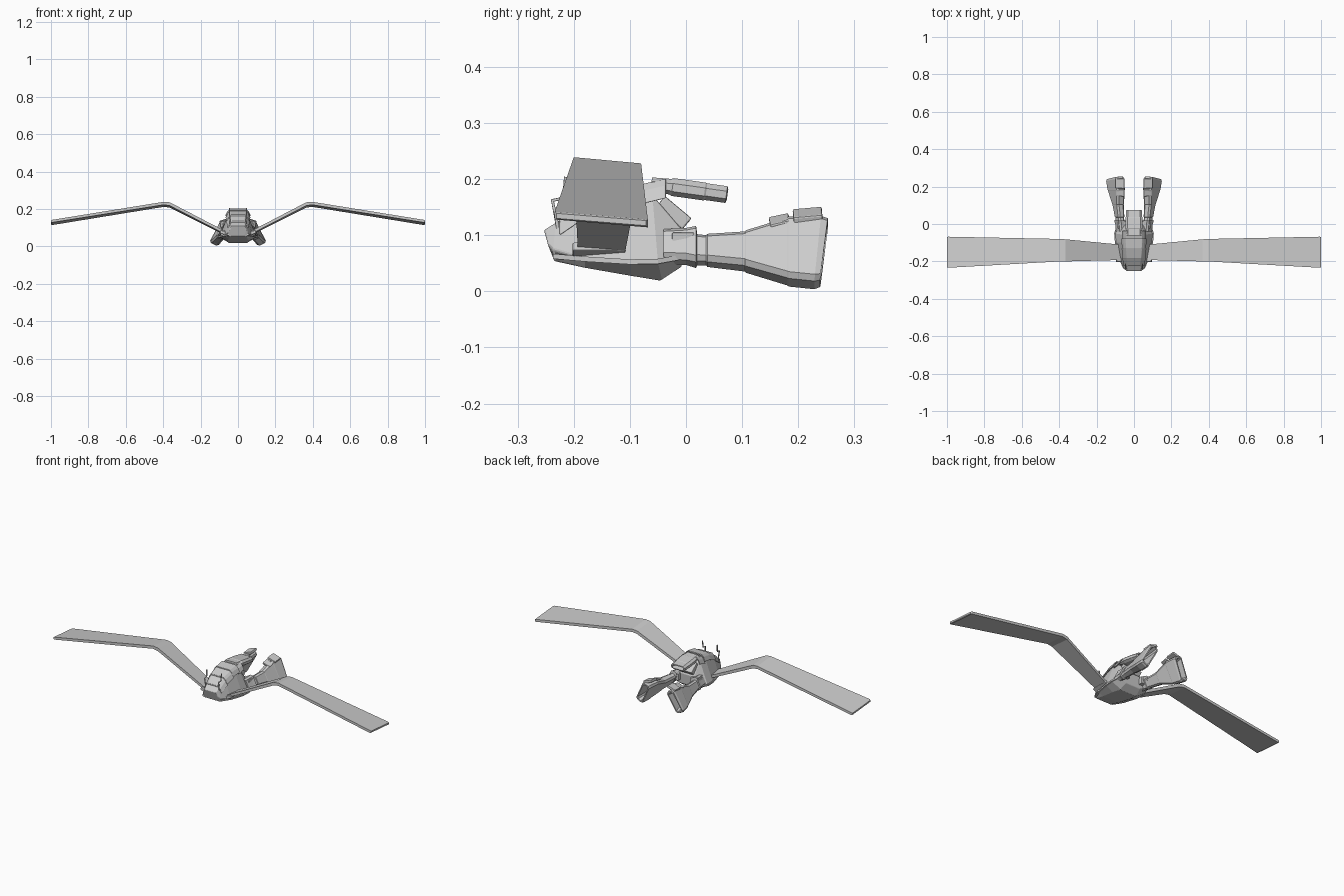
import bpy, bmesh, math
from mathutils import Vector, Matrix

if "Cube" in bpy.data.objects:
    bpy.data.objects.remove(bpy.data.objects["Cube"])


def make(name, bm, mirror=False, bevel=0.0):
    bmesh.ops.recalc_face_normals(bm, faces=bm.faces[:])
    me = bpy.data.meshes.new(name)
    bm.to_mesh(me)
    bm.free()
    ob = bpy.data.objects.new(name, me)
    bpy.context.collection.objects.link(ob)
    if mirror:
        ob.modifiers.new("mirror", 'MIRROR').use_mirror_merge = False
    if bevel:
        b = ob.modifiers.new("bevel", 'BEVEL')
        b.width, b.segments, b.limit_method = bevel, 2, 'ANGLE'
    return ob


def loft(name, rings, mirror=False, bevel=0.0):
    """Skin a list of equal-length closed rings and cap both ends."""
    bm = bmesh.new()
    vs = [[bm.verts.new(p) for p in r] for r in rings]
    n = len(rings[0])
    for a, b in zip(vs, vs[1:]):
        for i in range(n):
            j = (i + 1) % n
            bm.faces.new((a[i], a[j], b[j], b[i]))
    bm.faces.new(vs[0])
    bm.faces.new(vs[-1])
    return make(name, bm, mirror, bevel)


def box(name, loc, size, rot=(0, 0, 0), mirror=False, bevel=0.003):
    bm = bmesh.new()
    bmesh.ops.create_cube(bm, size=1)
    m = Matrix.Translation(loc)
    for k, axis in enumerate("XYZ"):
        m = m @ Matrix.Rotation(math.radians(rot[k]), 4, axis)
    bmesh.ops.transform(bm, matrix=m @ Matrix.Diagonal((*size, 1)), verts=bm.verts)
    return make(name, bm, mirror, bevel)


def sym(pts):
    """Right-half points (bottom to top) closed with their mirror image."""
    return pts + [(-x, y, z) for x, y, z in reversed(pts)]


# Hull: faceted keel, wide lower edge, sloping sides
loft("hull", [
    sym([(.034, -.235, .058), (.045, -.247, .085), (.036, -.253, .109)]),
    sym([(.048, -.235, .054), (.056, -.237, .075), (.040, -.232, .122)]),
    sym([(.050, -.180, .042), (.080, -.180, .058), (.047, -.180, .155)]),
    sym([(.055, -.100, .028), (.098, -.100, .052), (.048, -.100, .182)]),
    sym([(.050, -.045, .019), (.102, -.050, .052), (.046, -.060, .172)]),
    sym([(.045, -.008, .044), (.088, -.005, .060), (.046, -.003, .105)]),
], bevel=.003)

# Raised rim along the hull's lower edge
loft("hull_rim", [[(x + a, y, z + b) for a, b in ((-.006, -.004), (.004, -.004), (.004, .005), (-.006, .005))]
                  for x, y, z in ((.054, -.237, .062), (.080, -.18, .057), (.098, -.1, .052),
                                  (.102, -.05, .053), (.088, -.006, .061))], mirror=True)


# Overlapping shell plates along the back
def plate(name, y0, z0, w0, y1, z1, w1, drop=.035):
    def arch(y, z, w, t):
        out = [(w + .012 - t, y, z - drop), (w - t * .6, y, z - .012), (w - .012, y, z - t)]
        return out + [(-x, yy, zz) for x, yy, zz in reversed(out)]
    rings = []
    for y, z, w in ((y0, z0, w0), (y1, z1, w1)):
        rings.append(arch(y, z, w, 0) + arch(y, z, w, .008)[::-1])
    return loft(name, rings, bevel=.002)


plate("shell_plate_front", -.225, .135, .045, -.180, .166, .051)
plate("shell_plate_second", -.184, .170, .050, -.130, .190, .055)
plate("shell_plate_third", -.134, .194, .053, -.078, .202, .056)
plate("shell_plate_rear", -.082, .190, .054, -.036, .201, .053)

# Rear deck slab and tail pod with recessed end
box("rear_deck", (0, -.022, .140), (.085, .062, .026), (-40, 0, 0))


def tail_ring(s, w, h):
    c = Vector((0, -.032 + s, .187 - s * .14))
    up = Vector((0, .14, 1)).normalized()
    pts = [(w, -h * .5), (w, h * .4), (w * .75, h), (-w * .75, h),
           (-w, h * .4), (-w, -h * .5), (-w * .75, -h), (w * .75, -h)]
    return [c + Vector((x, 0, 0)) + up * z for x, z in pts]


loft("tail_pod", [tail_ring(*a) for a in ((-.03, .042, .012), (.004, .044, .014), (.008, .047, .016),
                                          (.065, .046, .016), (.068, .044, .015), (.104, .043, .015),
                                          (.106, .036, .010), (.078, .034, .009))])

# Tail boosters: tilted flaring ducts, hollow at the back
TILT = math.radians(27)
LONG = Vector((-math.sin(TILT), 0, math.cos(TILT)))
SIDE = Vector((math.cos(TILT), 0, math.sin(TILT)))


def duct(y, cx, cz, h, t, shear=0.0):
    c = Vector((cx, y, cz))
    k = min(.009, t * .5)
    pts = [(h - k, t), (h, t - k), (h, k - t), (h - k, -t), (k - h, -t), (-h, k - t), (-h, t - k), (k - h, t)]
    return [c + LONG * a + SIDE * b + Vector((0, a / h * shear, 0)) for a, b in pts]


loft("booster", [duct(*a) for a in (
    (-.04, .070, .080, .030, .018), (.000, .073, .080, .032, .019), (.018, .075, .079, .036, .021),
    (.020, .075, .074, .027, .017), (.036, .077, .073, .026, .017), (.038, .077, .073, .028, .019),
    (.105, .085, .071, .034, .021), (.107, .085, .071, .036, .022), (.180, .095, .071, .060, .024),
    (.183, .095, .071, .062, .025), (.235, .101, .069, .065, .025, .006), (.246, .101, .069, .062, .022, .007),
    (.246, .101, .069, .055, .016, .007), (.16, .093, .071, .040, .013))], mirror=True)
box("booster_fin_front", (.073, .167, .124), (.046, .036, .012), (12, 18, 0), True)
box("booster_fin_rear", (.075, .217, .135), (.050, .052, .014), (5, 18, 0), True)
box("booster_mount", (.062, -.005, .085), (.05, .04, .04), (0, 0, 0), True)

# Gull wings: x, front y, back y, front top z, back top z
loft("wing", [[(x, f, zf), (x, b, zb), (x, b, zb - t), (x, f, zf - t)] for x, f, b, zf, zb, t in (
    (.055, -.192, -.112, .075, .068, .016), (.365, -.200, -.082, .236, .225, .018),
    (.395, -.200, -.080, .239, .228, .016), (.995, -.234, -.068, .142, .128, .014),
    (1.0, -.231, -.071, .139, .126, .009))], mirror=True)
box("wing_root", (.078, -.155, .073), (.036, .095, .016), (0, -25, 0), True)


# Crooked antennae on the nose
def rod(name, pts, r):
    cu = bpy.data.curves.new(name, 'CURVE')
    cu.dimensions, cu.bevel_depth, cu.bevel_resolution = '3D', r, 1
    cu.use_fill_caps = True
    sp = cu.splines.new('POLY')
    sp.points.add(len(pts) - 1)
    for p, q in zip(sp.points, pts):
        p.co = (*q, 1)
    bpy.context.collection.objects.link(bpy.data.objects.new(name, cu))


for side, s in (("right", 1), ("left", -1)):
    rod("antenna_" + side, [(s * .042, -.228, .112), (s * .044, -.238, .162),
                            (s * .045, -.218, .166), (s * .046, -.214, .204)], .0035)
